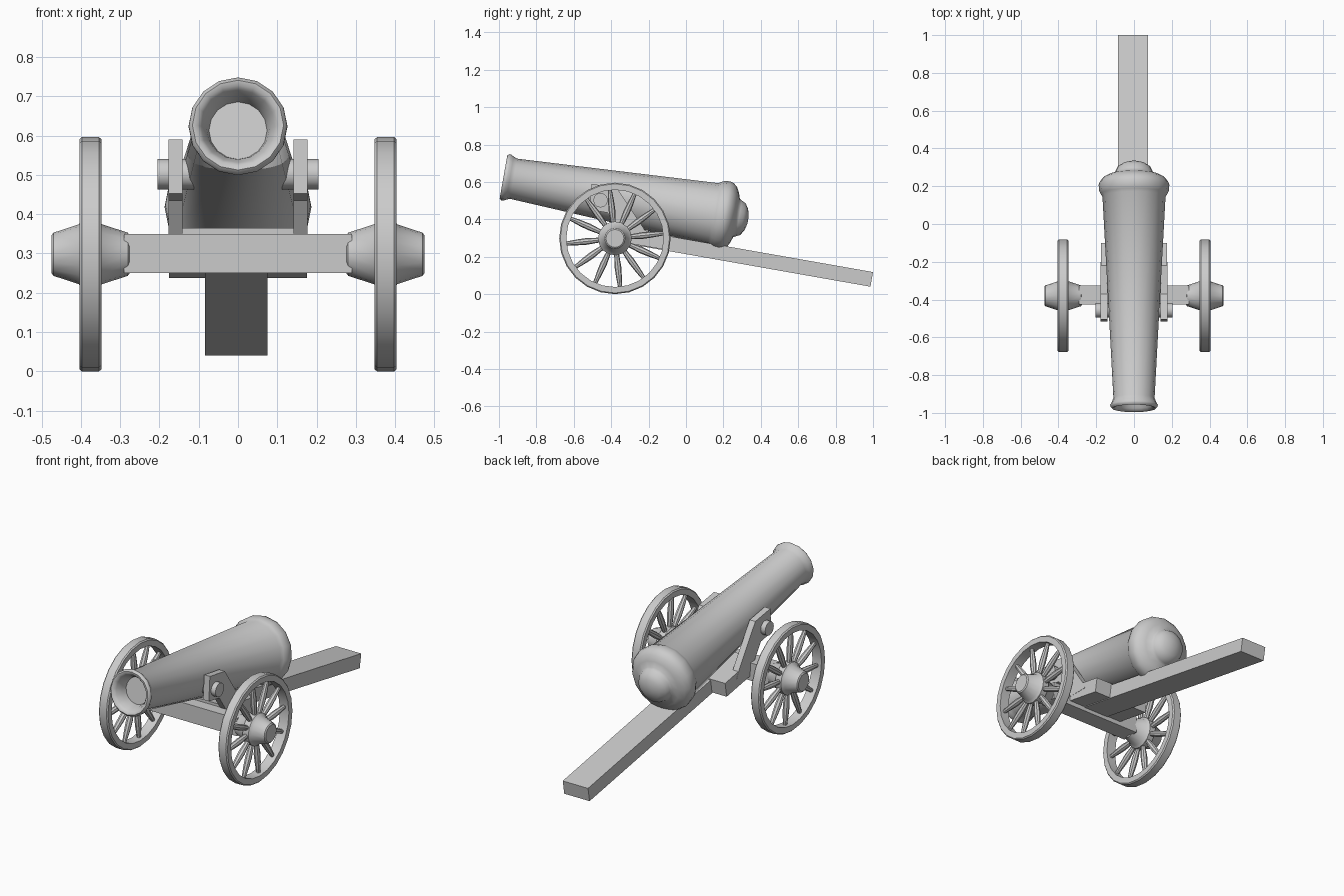
import bpy, bmesh
from math import sin, cos, pi, radians
from mathutils import Matrix, Vector

if "Cube" in bpy.data.objects:
    bpy.data.objects.remove(bpy.data.objects["Cube"])

TILT = radians(10)


def finish(bm, name, angle=35):
    bmesh.ops.remove_doubles(bm, verts=bm.verts, dist=1e-5)
    bmesh.ops.recalc_face_normals(bm, faces=bm.faces)
    me = bpy.data.meshes.new(name)
    bm.to_mesh(me)
    bm.free()
    ob = bpy.data.objects.new(name, me)
    bpy.context.collection.objects.link(ob)
    bpy.ops.object.select_all(action='DESELECT')
    ob.select_set(True)
    bpy.context.view_layer.objects.active = ob
    bpy.ops.object.shade_smooth_by_angle(angle=radians(angle))
    return ob


def lathe(bm, profile, n, mat, closed=False):
    """Revolve (radius, height) points about z, then place with mat."""
    rings = [[bm.verts.new(mat @ Vector((r * cos(2 * pi * i / n), r * sin(2 * pi * i / n), h)))
              for i in range(n)] for r, h in profile]
    pairs = list(zip(rings, rings[1:]))
    if closed:
        pairs.append((rings[-1], rings[0]))
    for a, b in pairs:
        for i in range(n):
            j = (i + 1) % n
            bm.faces.new((a[i], a[j], b[j], b[i]))
    if not closed:
        bm.faces.new(rings[0])
        bm.faces.new(rings[-1])


def slab(name, outline, x0, x1):
    """Extrude a (y, z) outline from x0 to x1."""
    bm = bmesh.new()
    f = bm.faces.new([bm.verts.new((x0, y, z)) for y, z in outline])
    ext = bmesh.ops.extrude_face_region(bm, geom=[f])['geom']
    bmesh.ops.translate(bm, verts=[v for v in ext if isinstance(v, bmesh.types.BMVert)],
                        vec=(x1 - x0, 0, 0))
    return finish(bm, name, 20)


X_AXIS = Matrix.Rotation(pi / 2, 4, 'Y')

# Barrel: flared muzzle, shallow bore, tapered tube, breech ring and rounded knob
bm = bmesh.new()
barrel_profile = [(0.074, 0.075), (0.080, 0.045), (0.094, 0.014), (0.104, 0.0), (0.116, -0.003),
                  (0.125, 0.006), (0.126, 0.016), (0.117, 0.032), (0.109, 0.052),
                  (0.137, 0.58), (0.167, 1.135), (0.177, 1.150), (0.185, 1.168), (0.187, 1.198),
                  (0.181, 1.216), (0.165, 1.236), (0.135, 1.252), (0.104, 1.262),
                  (0.097, 1.275), (0.086, 1.297), (0.058, 1.315), (0.020, 1.325)]
lathe(bm, barrel_profile, 16,
      Matrix.Translation((0, -0.973, 0.626)) @ Matrix.Rotation(-pi / 2 - TILT, 4, 'X'))
finish(bm, "barrel", 45)

# Trunnions
bm = bmesh.new()
lathe(bm, [(0.039, -0.205), (0.039, 0.205)], 12, Matrix.Translation((0, -0.457, 0.502)) @ X_AXIS)
finish(bm, "trunnion")

# Cheeks that carry the trunnions
cheek = [(-0.505, 0.59), (-0.37, 0.568), (-0.225, 0.35), (-0.20, 0.30),
         (-0.33, 0.30), (-0.42, 0.435), (-0.515, 0.452)]
for side, s in (("left", -1), ("right", 1)):
    slab(side + "_cheek", cheek, s * 0.141, s * 0.177)

# Carriage bed, trail and axle
slab("carriage_bed", [(-0.36, 0.365), (-0.10, 0.319), (-0.114, 0.238), (-0.36, 0.281)], -0.176, 0.176)
slab("trail", [(-0.33, 0.352), (1.0, 0.118), (0.986, 0.040), (-0.33, 0.272)], -0.084, 0.075)
slab("axle", [(-0.425, 0.25), (-0.325, 0.25), (-0.325, 0.35), (-0.425, 0.35)], -0.29, 0.29)

# Wheels: rim, hub and twelve tapered spokes
for side, s in (("left", -1), ("right", 1)):
    place = (Matrix.Translation((s * 0.3755, -0.38, 0.298)) @ Matrix.Scale(s, 4, (1, 0, 0)) @ X_AXIS)

    bm = bmesh.new()
    lathe(bm, [(0.260, -0.0285), (0.292, -0.0285), (0.298, -0.022), (0.298, 0.022),
               (0.292, 0.0285), (0.260, 0.0285)], 24, place, closed=True)
    finish(bm, side + "_wheel_rim")

    bm = bmesh.new()
    lathe(bm, [(0.048, -0.100), (0.055, -0.095), (0.076, -0.030), (0.090, -0.018), (0.090, 0.018),
               (0.076, 0.030), (0.055, 0.094), (0.048, 0.099)], 16, place)
    finish(bm, side + "_wheel_hub")

    bm = bmesh.new()
    for k in range(12):
        turn = Matrix.Rotation(radians(6 + 30 * k), 4, 'Z') @ X_AXIS
        lathe(bm, [(0.012, 0.06), (0.014, 0.10), (0.018, 0.15), (0.016, 0.20), (0.010, 0.27)],
              8, place @ turn)
    finish(bm, side + "_wheel_spokes")
